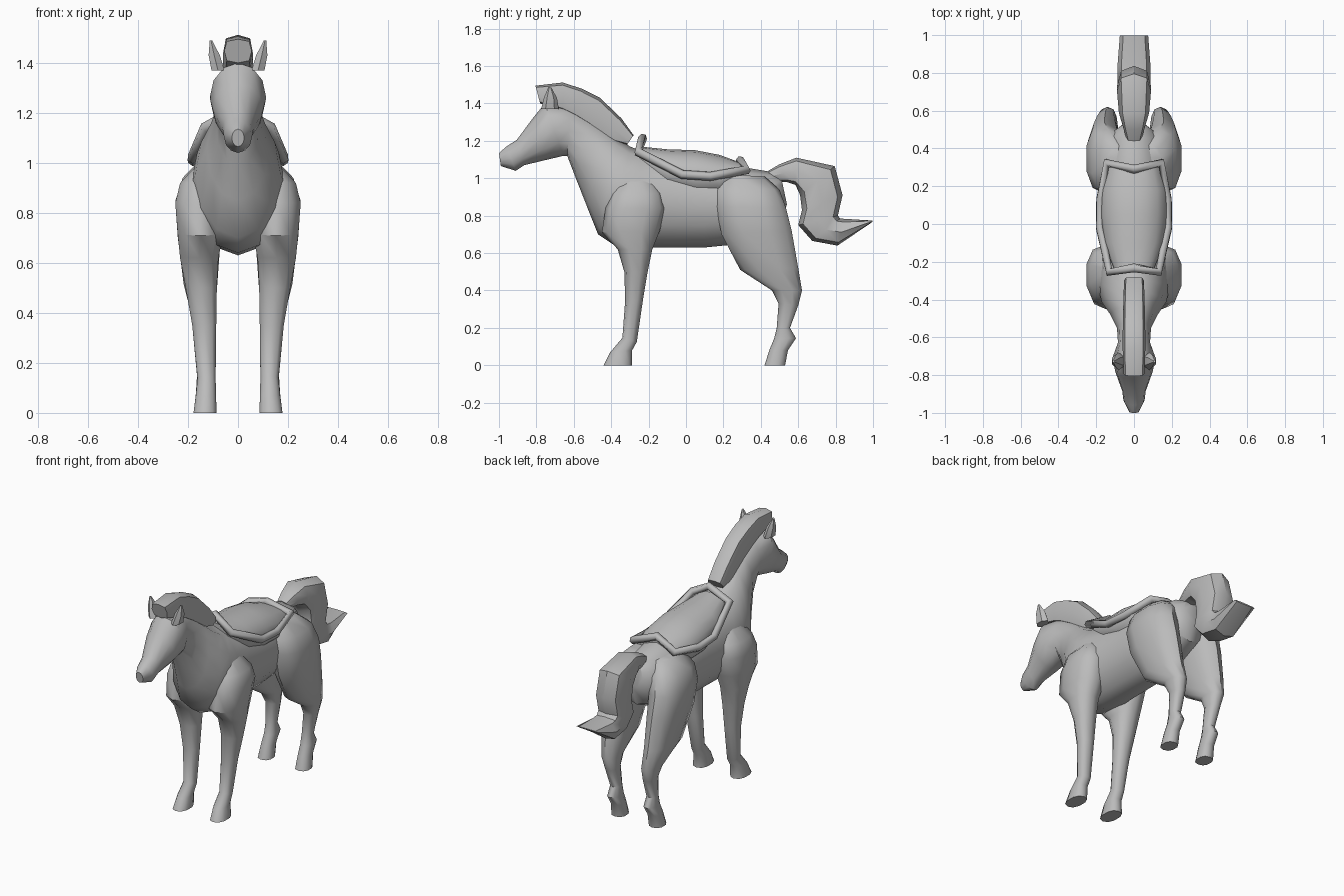
import bpy
import bmesh
from math import cos, sin, pi, radians, copysign
from mathutils import Vector

default_cube = bpy.data.objects.get("Cube")
if default_cube:
    bpy.data.objects.remove(default_cube, do_unlink=True)

# One plain grey for the whole model
grey = bpy.data.materials.new("plain_grey")
grey.use_nodes = True
color = (0.5, 0.5, 0.5, 1.0)
grey.diffuse_color = color
grey.node_tree.nodes["Principled BSDF"].inputs["Base Color"].default_value = color


def power(value, exponent):
    """Signed power, used to make a section rounder or boxier."""
    return copysign(abs(value) ** exponent, value)


def smooth(obj, angle):
    bpy.ops.object.select_all(action="DESELECT")
    obj.select_set(True)
    bpy.context.view_layer.objects.active = obj
    bpy.ops.object.shade_smooth_by_angle(angle=radians(angle))


def loft(name, sections, sides=12, boxiness=1.0, mirror=1, angle=45):
    """Skin a row of oval sections.

    Each section gives its two profile points in the side plane
    (y, z, y, z), then its half width and, optionally, its x centre.
    """
    bm = bmesh.new()
    rings = []
    for y1, z1, y2, z2, width, *offset in sections:
        x = mirror * offset[0] if offset else 0.0
        first, second = Vector((x, y1, z1)), Vector((x, y2, z2))
        centre, half = (first + second) / 2, (first - second) / 2
        ring = []
        for i in range(sides):
            a = 2 * pi * i / sides
            point = centre + half * power(cos(a), boxiness)
            point.x += width * power(sin(a), boxiness)
            ring.append(bm.verts.new(point))
        rings.append(ring)
    for a, b in zip(rings, rings[1:]):
        for i in range(sides):
            j = (i + 1) % sides
            bm.faces.new((a[i], a[j], b[j], b[i]))
    bm.faces.new(rings[0])
    bm.faces.new(rings[-1])
    bmesh.ops.recalc_face_normals(bm, faces=bm.faces)
    mesh = bpy.data.meshes.new(name)
    bm.to_mesh(mesh)
    bm.free()
    mesh.materials.append(grey)
    obj = bpy.data.objects.new(name, mesh)
    bpy.context.collection.objects.link(obj)
    smooth(obj, angle)
    return obj


# Trunk, neck and head in one skin, from rump to muzzle
loft("body_neck_and_head", [
    (.51, 1.0, .54, .86, .06),
    (.45, 1.035, .5, .74, .13),
    (.3, 1.06, .3, .65, .17),
    (.1, 1.1, .1, .63, .17),
    (-.1, 1.11, -.1, .63, .175),
    (-.25, 1.15, -.25, .63, .19),
    (-.3, 1.17, -.38, .64, .19),
    (-.36, 1.21, -.47, .7, .17),
    (-.43, 1.26, -.53, .85, .125),
    (-.515, 1.32, -.585, .99, .09),
    (-.62, 1.38, -.635, 1.12, .085),
    (-.755, 1.4, -.655, 1.12, .113),
    (-.82, 1.32, -.74, 1.1, .1),
    (-.905, 1.205, -.865, 1.07, .062),
    (-.96, 1.17, -.91, 1.04, .056),
    (-1.0, 1.135, -.99, 1.065, .025),
])

front_leg = [
    (-.33, 1.02, -.2, 1.02, .04, .1),
    (-.4, .92, -.13, .92, .09, .145),
    (-.43, .84, -.11, .84, .1, .155),
    (-.45, .71, -.14, .72, .095, .15),
    (-.365, .62, -.18, .62, .08, .155),
    (-.33, .5, -.205, .5, .065, .147),
    (-.325, .35, -.23, .35, .05, .135),
    (-.34, .147, -.263, .125, .038, .126),
    (-.405, .07, -.288, .08, .042, .128),
    (-.44, 0, -.29, 0, .048, .132),
]

hind_leg = [
    (.2, 1.02, .42, 1.01, .06, .09),
    (.16, .94, .5, .94, .09, .135),
    (.16, .85, .535, .84, .1, .155),
    (.19, .7, .565, .72, .09, .155),
    (.29, .51, .6, .52, .07, .15),
    (.46, .4, .62, .4, .05, .14),
    (.495, .33, .6, .32, .038, .133),
    (.485, .2, .556, .2, .034, .128),
    (.47, .14, .588, .145, .038, .128),
    (.445, .08, .545, .08, .04, .13),
    (.42, 0, .53, 0, .046, .132),
]

ear = [
    (-.775, 1.37, -.68, 1.37, .03, .08),
    (-.76, 1.43, -.69, 1.43, .026, .095),
    (-.735, 1.49, -.72, 1.485, .006, .108),
]

# Paired parts
for side, sign in (("left", 1), ("right", -1)):
    loft("front_leg_" + side, front_leg, 10, .85, sign)
    loft("hind_leg_" + side, hind_leg, 10, .85, sign)
    loft("ear_" + side, ear, 6, 1.0, sign)

# Thick upright mane along the crest
loft("mane", [
    (-.805, 1.495, -.78, 1.4, .055),
    (-.66, 1.512, -.66, 1.36, .06),
    (-.56, 1.48, -.6, 1.33, .06),
    (-.46, 1.43, -.52, 1.28, .058),
    (-.345, 1.32, -.42, 1.2, .056),
    (-.28, 1.23, -.315, 1.18, .052),
], 8, .6)

# Tail arching back and flicking out to a flat tip
loft("tail", [
    (.44, 1.04, .46, .98, .04),
    (.5, 1.075, .54, .98, .06),
    (.59, 1.11, .585, .965, .08),
    (.795, 1.065, .61, .91, .09),
    (.837, .91, .62, .83, .09),
    (.812, .8, .6, .75, .09),
    (.825, .785, .675, .665, .088),
    (.85, .783, .81, .64, .088),
    (.998, .774, .996, .766, .075),
], 8, .8, angle=40)

# Saddle pad
loft("saddle_seat", [
    (-.25, 1.17, -.25, 1.06, .1),
    (-.1, 1.155, -.1, .92, .16),
    (.05, 1.15, .05, .88, .178),
    (.18, 1.125, .18, .88, .175),
    (.3, 1.08, .3, .96, .14),
], 16)

# Raised saddle rim, as a closed tube following the outline
half_rim = [(.13, -.255, 1.14), (.18, -.02, 1.02), (.178, .13, 1.01), (.145, .325, 1.045)]
outline = [(0, -.232, 1.215)] + half_rim + [(0, .29, 1.095)]
outline += [(-x, y, z) for x, y, z in reversed(half_rim)]
curve = bpy.data.curves.new("saddle_rim", "CURVE")
curve.dimensions = "3D"
curve.bevel_depth = .024
curve.bevel_resolution = 1
spline = curve.splines.new("POLY")
spline.points.add(len(outline) - 1)
for point, position in zip(spline.points, outline):
    point.co = (*position, 1)
spline.use_cyclic_u = True
curve.materials.append(grey)
rim = bpy.data.objects.new("saddle_rim", curve)
bpy.context.collection.objects.link(rim)
